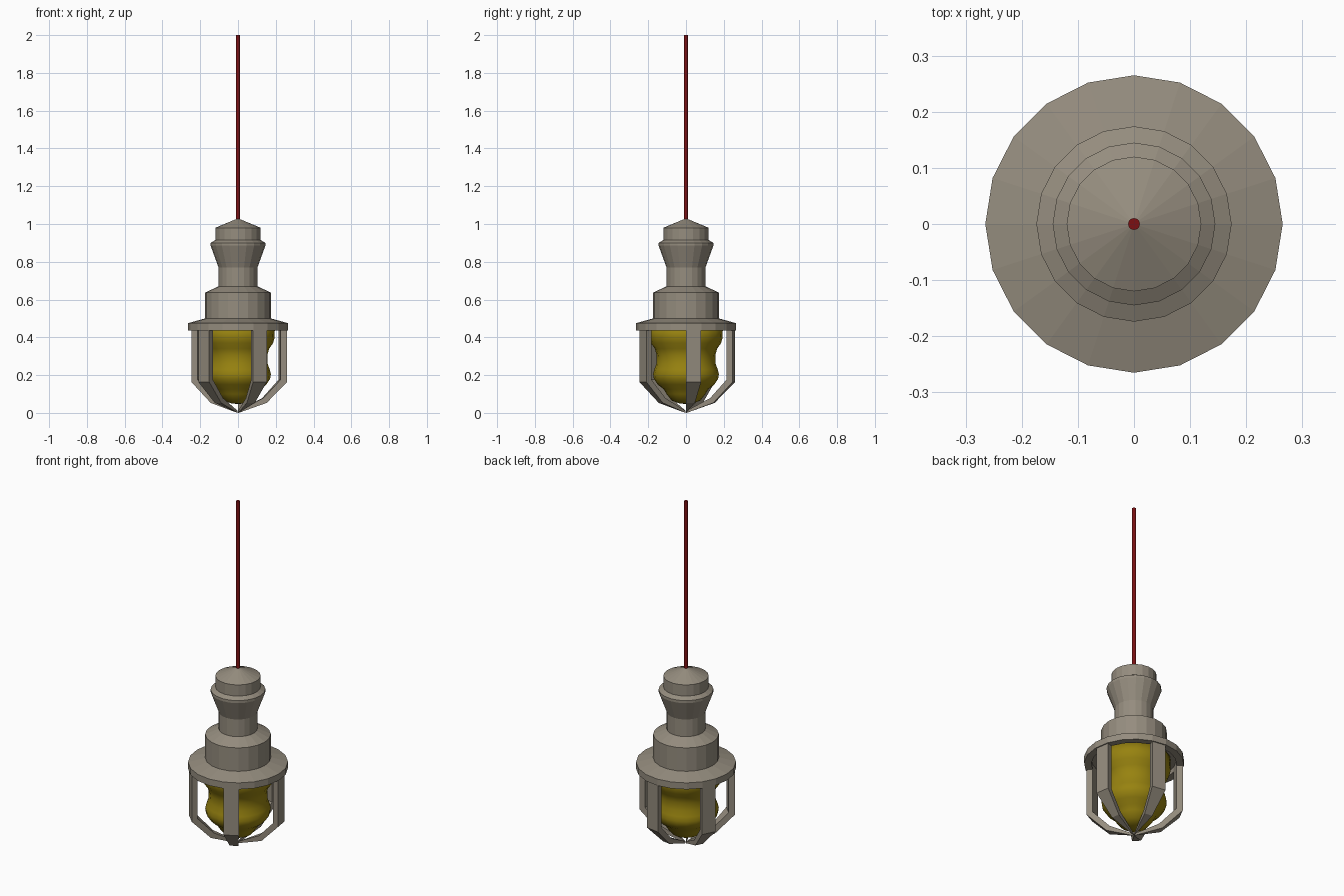
import bpy, bmesh
from math import cos, sin, pi

if "Cube" in bpy.data.objects:
    bpy.data.objects.remove(bpy.data.objects["Cube"])

SIDES = 20
STEP = 2 * pi / SIDES


def material(name, rgb):
    m = bpy.data.materials.new(name)
    m.diffuse_color = (*rgb, 1)
    m.use_nodes = True
    m.node_tree.nodes["Principled BSDF"].inputs["Base Color"].default_value = m.diffuse_color
    return m


def finish(name, bm, mat=None, smooth=False):
    bmesh.ops.remove_doubles(bm, verts=bm.verts, dist=1e-5)
    bmesh.ops.recalc_face_normals(bm, faces=bm.faces)
    mesh = bpy.data.meshes.new(name)
    bm.to_mesh(mesh)
    bm.free()
    for p in mesh.polygons:
        p.use_smooth = smooth
    if mat:
        mesh.materials.append(mat)
    obj = bpy.data.objects.new(name, mesh)
    bpy.context.collection.objects.link(obj)
    return obj


def lathe(name, profile, sides=SIDES, mat=None, smooth=False):
    bm = bmesh.new()
    verts = [bm.verts.new((r, 0, z)) for r, z in profile]
    edges = [bm.edges.new(pair) for pair in zip(verts, verts[1:])]
    bmesh.ops.spin(bm, geom=verts + edges, cent=(0, 0, 0), axis=(0, 0, 1),
                   angle=2 * pi, steps=sides, use_merge=True)
    return finish(name, bm, mat, smooth)


def cage_bar(name, start, mat):
    # One wedge-shaped bar covering a single facet of the flange
    outer = [(.259, .445), (.259, .163), (.152, .053), (.003, .0)]
    inner = [(.226, .445), (.226, .176), (.134, .078), (.003, .011)]
    bm = bmesh.new()
    loops = []
    for (ro, zo), (ri, zi) in zip(outer, inner):
        a, b = start, start + STEP
        loops.append([bm.verts.new((r * cos(t), r * sin(t), z))
                      for r, t, z in ((ro, a, zo), (ro, b, zo), (ri, b, zi), (ri, a, zi))])
    for lo, hi in zip(loops, loops[1:]):
        for i in range(4):
            j = (i + 1) % 4
            bm.faces.new((lo[i], lo[j], hi[j], hi[i]))
    bm.faces.new(loops[0])
    bm.faces.new(loops[-1])
    return finish(name, bm, mat)


metal = material("warm_grey_metal", (.30, .265, .21))

# Metal housing with cap, neck and flange
lathe("housing", [(0, 1.03), (.12, .98), (.12, .915), (.145, .90), (.145, .885),
                  (.103, .77), (.103, .67), (.174, .637), (.174, .5),
                  (.265, .475), (.265, .437), (.226, .437), (.226, .465), (0, .465)], mat=metal)

# Five protective bars under the flange
for k in range(5):
    cage_bar(f"cage_bar_{k + 1}", 4 * k * STEP, metal)

# Amber glass bulb
lathe("bulb", [(0, .46), (.195, .46), (.194, .40), (.186, .37), (.165, .34), (.155, .305),
               (.157, .26), (.168, .23), (.174, .205), (.17, .18), (.15, .15),
               (.118, .125), (.103, .10), (.075, .065), (.035, .05), (0, .047)],
      mat=material("amber", (.31, .225, .005)), smooth=True)

# Red hanging cord
lathe("cord", [(0, 1.01), (.0105, 1.01), (.0105, 2.0), (0, 2.0)], sides=12,
      mat=material("cord_red", (.2, .005, .006)))
